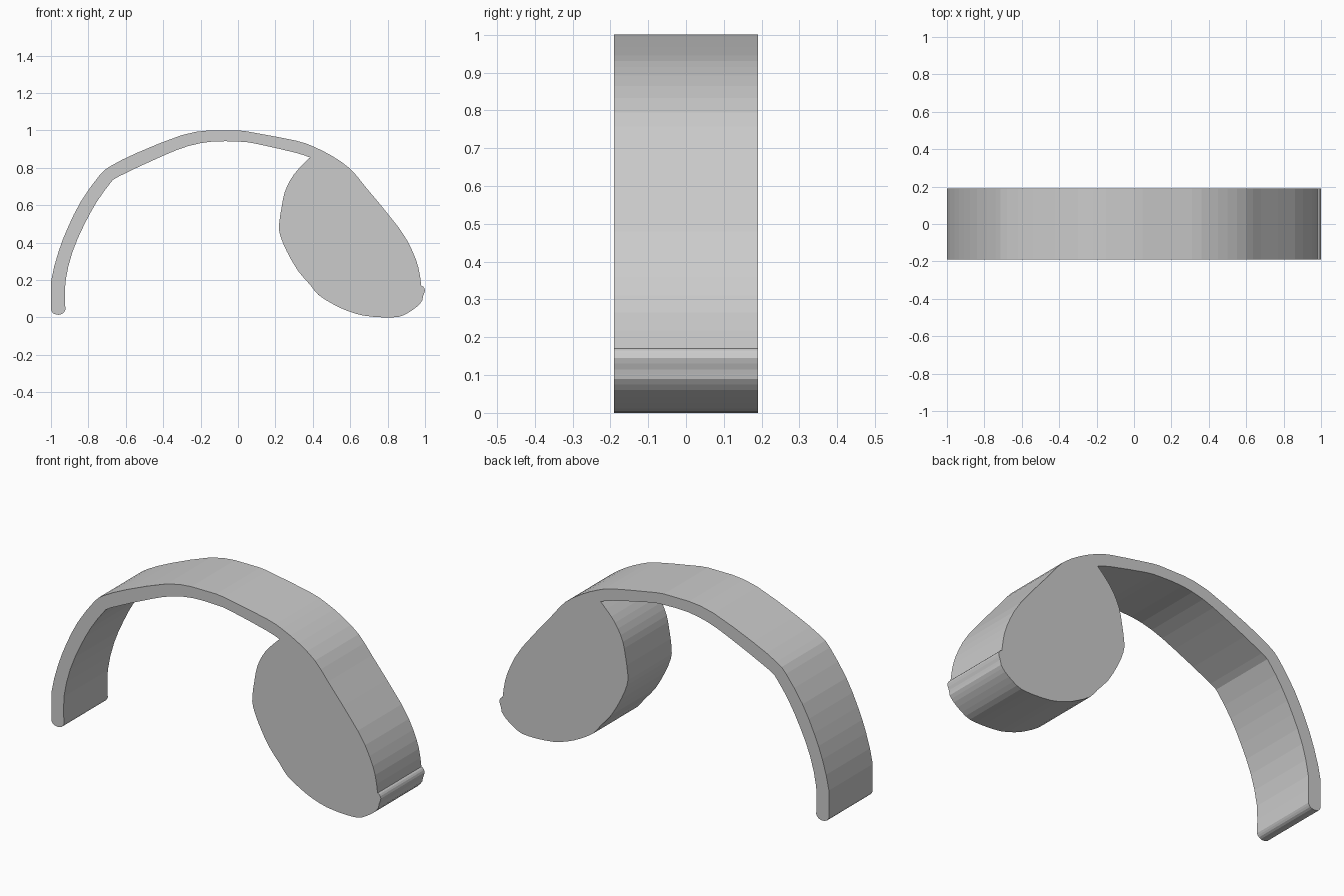
import bpy, bmesh
from mathutils import Vector

HALF_DEPTH = 0.19


def smooth(points, steps=2):
    """Open Catmull-Rom run through the points, end points kept sharp."""
    p = [Vector(q) for q in points]
    p = [p[0] * 2 - p[1]] + p + [p[-1] * 2 - p[-2]]
    out = []
    for a, b, c, d in zip(p, p[1:], p[2:], p[3:]):
        for i in range(steps):
            t = i / steps
            out.append(0.5 * (2 * b + (c - a) * t + (2 * a - 5 * b + 4 * c - d) * t ** 2
                              + (3 * b - a - 3 * c + d) * t ** 3))
    return out  # last point is the first of the next run


# Outer side of the band, left tip to the lower right
outer = [(-1, 0.04), (-1, 0.19), (-0.96, 0.35), (-0.91, 0.48), (-0.84, 0.62),
         (-0.74, 0.76), (-0.68, 0.81), (-0.54, 0.88), (-0.30, 0.975), (-0.15, 1),
         (0, 1), (0.10, 0.985), (0.31, 0.945), (0.40, 0.915), (0.50, 0.865),
         (0.60, 0.795), (0.68, 0.70), (0.86, 0.48), (0.93, 0.36),
         (0.965, 0.265), (0.98, 0.17)]
# Small bump at the lower right
bump = [(0.98, 0.17), (0.99, 0.165), (1, 0.145), (0.99, 0.115), (0.985, 0.09)]
# Rounded ear pad, up to the notch under the band
pad = [(0.985, 0.09), (0.96, 0.06), (0.91, 0.025), (0.86, 0.003), (0.78, 0),
       (0.67, 0.01), (0.58, 0.037), (0.51, 0.07), (0.43, 0.12), (0.385, 0.175),
       (0.32, 0.25), (0.26, 0.355), (0.225, 0.44), (0.22, 0.50), (0.235, 0.60),
       (0.25, 0.67), (0.28, 0.735), (0.32, 0.79), (0.385, 0.855)]
# Inner side of the band, notch to the left tip
inner = [(0.385, 0.855), (0.31, 0.88), (0.09, 0.93), (0, 0.94), (-0.14, 0.94),
         (-0.27, 0.915), (-0.41, 0.86), (-0.635, 0.755), (-0.685, 0.715),
         (-0.76, 0.61), (-0.825, 0.49), (-0.885, 0.35), (-0.923, 0.19), (-0.923, 0.04)]
# Rounded left tip
tip = [(-0.923, 0.04), (-0.935, 0.022), (-0.96, 0.014), (-0.988, 0.022), (-1, 0.04)]

outline = smooth(outer) + smooth(bump) + smooth(pad) + smooth(inner) + smooth(tip)

# Extrude the outline through the depth
bm = bmesh.new()
front = bm.faces.new([bm.verts.new((min(1, max(-1, p.x)), -HALF_DEPTH, min(1, max(0, p.y))))
                      for p in outline])
ext = bmesh.ops.extrude_face_region(bm, geom=[front], use_keep_orig=True)
bmesh.ops.translate(bm, vec=(0, 2 * HALF_DEPTH, 0),
                    verts=[g for g in ext["geom"] if isinstance(g, bmesh.types.BMVert)])
bmesh.ops.remove_doubles(bm, verts=bm.verts, dist=1e-5)
bmesh.ops.recalc_face_normals(bm, faces=bm.faces)
mesh = bpy.data.meshes.new("band_with_pad")
bm.to_mesh(mesh)
bm.free()
bpy.context.collection.objects.link(bpy.data.objects.new("band_with_pad", mesh))
